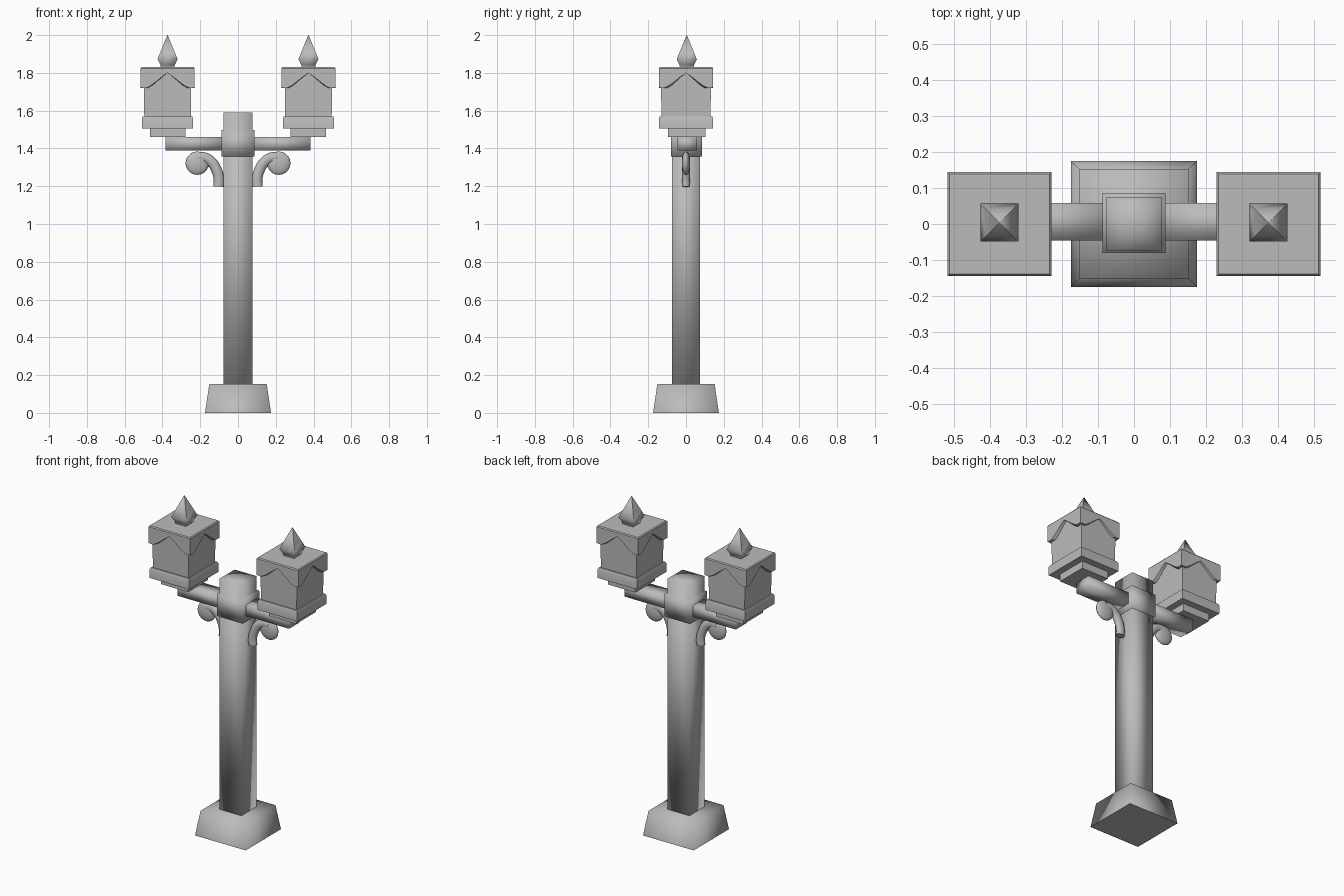
import bpy
import bmesh
from math import radians

default_cube = bpy.data.objects.get("Cube")
if default_cube:
    bpy.data.objects.remove(default_cube, do_unlink=True)

# One painted metal colour
GREY = (0.5, 0.5, 0.5, 1)
metal = bpy.data.materials.new("grey_metal")
metal.use_nodes = True
metal.diffuse_color = GREY
metal.node_tree.nodes["Principled BSDF"].inputs["Base Color"].default_value = GREY


def finish(obj, angle):
    """Apply the material and smooth edges below the angle."""
    obj.data.materials.clear()
    obj.data.materials.append(metal)
    bpy.ops.object.select_all(action='DESELECT')
    obj.select_set(True)
    bpy.context.view_layer.objects.active = obj
    bpy.ops.object.shade_smooth_by_angle(angle=radians(angle))
    return obj


def make(name, bm, angle=30):
    bmesh.ops.recalc_face_normals(bm, faces=bm.faces)
    mesh = bpy.data.meshes.new(name)
    bm.to_mesh(mesh)
    bm.free()
    obj = bpy.data.objects.new(name, mesh)
    bpy.context.collection.objects.link(obj)
    return finish(obj, angle)


def stack(name, levels, x=0, y=0, angle=30, poke=False):
    """Loft rectangles given as (half x, half y, z) into a closed solid."""
    bm = bmesh.new()
    rings = [[bm.verts.new((x + sx * hx, y + sy * hy, z))
              for sx, sy in ((-1, -1), (1, -1), (1, 1), (-1, 1))]
             for hx, hy, z in levels]
    for low, high in zip(rings, rings[1:]):
        for i in range(4):
            j = (i + 1) % 4
            bm.faces.new((low[i], low[j], high[j], high[i]))
    bm.faces.new(rings[0][::-1])
    top = bm.faces.new(rings[-1])
    if poke:
        bmesh.ops.poke(bm, faces=[top])
    return make(name, bm, angle)


def canopy(name, x, half=0.144, top=1.83):
    """Square cap with scalloped skirts that hang lowest at the corners."""
    # Drop of the hem from the middle of each side to its corner
    hem = [(0, 1.80), (0.2, 1.78), (0.42, 1.755), (0.62, 1.733),
           (0.8, 1.72), (1, 1.722)]
    side = [(-t, z) for t, z in hem[:0:-1]] + hem[:-1]
    outline = []
    for ux, uy in ((1, 0), (0, 1), (-1, 0), (0, -1)):
        for t, z in side:
            outline.append((ux * t + uy, uy * t - ux, z))
    bm = bmesh.new()

    def ring(radius, height=None):
        return [bm.verts.new((x + a * radius, b * radius,
                              z if height is None else height))
                for a, b, z in outline]

    rings = [ring(0.122), ring(half), ring(half, top - 0.006),
             ring(half - 0.005, top)]
    n = len(outline)
    for a, b in zip(rings, rings[1:]):
        for i in range(n):
            j = (i + 1) % n
            bm.faces.new((a[i], a[j], b[j], b[i]))
    bm.faces.new(rings[-1])
    return make(name, bm)


# Pedestal, post and the collar that holds the arms
stack("pedestal", [(0.175, 0.174, 0), (0.152, 0.152, 0.152)], angle=95)
stack("post", [(0.076, 0.075, 0.14), (0.076, 0.075, 1.59)], angle=95, poke=True)
stack("collar", [(0.088, 0.083, 1.357), (0.088, 0.083, 1.497)], y=0.003, angle=95)

for side, s in (("left", 1), ("right", -1)):
    # Horizontal arm
    stack(side + "_arm", [(0.16, 0.052, 1.39), (0.16, 0.052, 1.46)],
          x=s * 0.225, y=0.006, angle=95)

    # Lantern: stepped foot, tray, body, draped cap and finial
    cx = s * 0.373
    stack(side + "_lantern_foot",
          [(0.094, 0.098, 1.46), (0.094, 0.098, 1.51)], x=cx, y=0.004)
    stack(side + "_lantern_tray",
          [(0.136, 0.144, 1.506), (0.136, 0.144, 1.56), (0.131, 0.139, 1.57)], x=cx)
    stack(side + "_lantern_body",
          [(0.123, 0.13, 1.565), (0.127, 0.133, 1.822)], x=cx)
    canopy(side + "_lantern_cap", cx)
    stack(side + "_finial",
          [(0.036, 0.036, 1.825), (0.038, 0.038, 1.842), (0.053, 0.053, 1.872),
           (0.038, 0.038, 1.91), (0.001, 0.001, 2)],
          x=cx, y=0.004, angle=80)

    # Curled bracket under the arm
    path = [(0.103, 1.198), (0.101, 1.235), (0.112, 1.282),
            (0.14, 1.328), (0.18, 1.352), (0.22, 1.35)]
    curve = bpy.data.curves.new(side + "_bracket", 'CURVE')
    curve.dimensions = '3D'
    curve.bevel_depth = 0.028
    curve.bevel_resolution = 2
    curve.use_fill_caps = True
    curve.resolution_u = 4
    spline = curve.splines.new('BEZIER')
    spline.bezier_points.add(len(path) - 1)
    for point, (px, pz) in zip(spline.bezier_points, path):
        point.co = (s * px, 0, pz)
        point.handle_left_type = point.handle_right_type = 'AUTO'
    strap = bpy.data.objects.new(side + "_bracket", curve)
    bpy.context.collection.objects.link(strap)
    strap.scale.y = 0.78
    bpy.ops.object.select_all(action='DESELECT')
    strap.select_set(True)
    bpy.context.view_layer.objects.active = strap
    bpy.ops.object.convert(target='MESH')
    finish(bpy.context.object, 60)

    # Rounded knob at the curl's end
    bpy.ops.mesh.primitive_uv_sphere_add(segments=16, ring_count=10, radius=0.062,
                                         location=(s * 0.216, 0, 1.322))
    knob = bpy.context.object
    knob.name = side + "_bracket_knob"
    knob.scale.y = 0.36
    finish(knob, 60)
